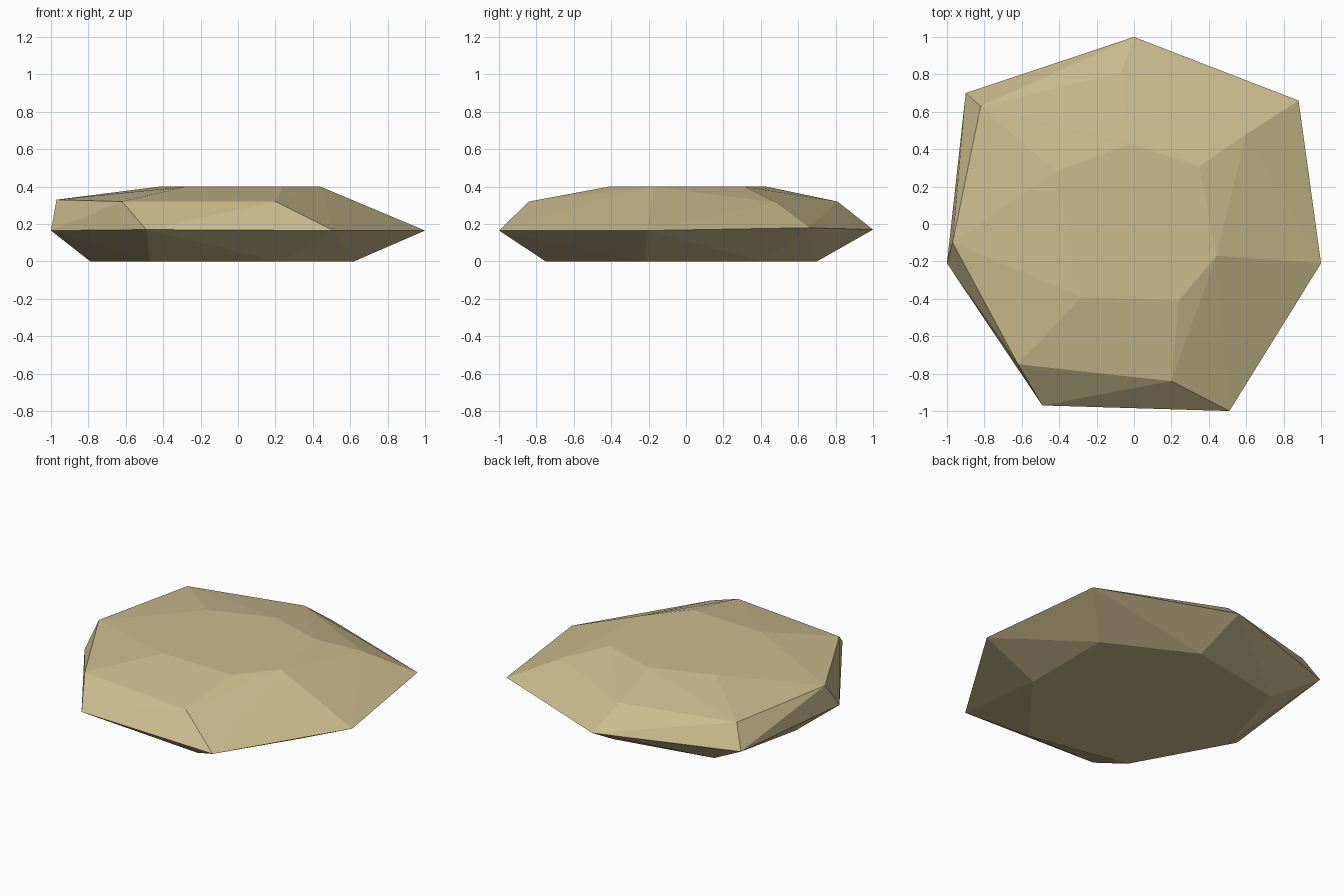
import bpy
import bmesh

if "Cube" in bpy.data.objects:
    bpy.data.objects.remove(bpy.data.objects["Cube"])

# Outlines of the stone at each level, as (x, y, z)
base = [(x, y, 0.0) for x, y in [
    (0.62, 0.41), (0.05, 0.70), (-0.61, 0.57), (-0.79, -0.04),
    (-0.47, -0.62), (0.22, -0.75), (0.62, -0.22)]]
rim = [(0.0, 1.0, 0.17), (0.88, 0.66, 0.18), (1.0, -0.21, 0.165),
       (0.51, -1.0, 0.165), (-0.49, -0.97, 0.17), (-1.0, -0.21, 0.165),
       (-0.90, 0.70, 0.17)]
shoulder = [(-0.07, 0.81, 0.32), (-0.82, 0.63, 0.32), (-0.97, -0.10, 0.33),
            (-0.62, -0.75, 0.32), (0.20, -0.84, 0.32), (0.60, 0.48, 0.315)]
crown = [(x, y, 0.4) for x, y in [
    (-0.02, 0.43), (0.35, 0.31), (0.44, -0.17),
    (0.24, -0.41), (-0.28, -0.39), (-0.42, 0.28)]]

# Faceted stone: skin stretched over the outlines
bm = bmesh.new()
for co in base + rim + shoulder + crown:
    bm.verts.new(co)
hull = bmesh.ops.convex_hull(bm, input=bm.verts[:])
loose = [v for v in bm.verts if not v.link_faces]
bmesh.ops.delete(bm, geom=loose, context='VERTS')
# Merge the flat top and underside into single faces
bmesh.ops.dissolve_limit(bm, angle_limit=0.01, verts=bm.verts[:], edges=bm.edges[:])
bmesh.ops.recalc_face_normals(bm, faces=bm.faces[:])

mesh = bpy.data.meshes.new("flat_stone")
bm.to_mesh(mesh)
bm.free()

# Sandy colour
sand = bpy.data.materials.new("sand")
sand.diffuse_color = (0.60, 0.50, 0.27, 1.0)
sand.use_nodes = True
sand.node_tree.nodes["Principled BSDF"].inputs["Base Color"].default_value = sand.diffuse_color
mesh.materials.append(sand)

stone = bpy.data.objects.new("flat_stone", mesh)
bpy.context.collection.objects.link(stone)
